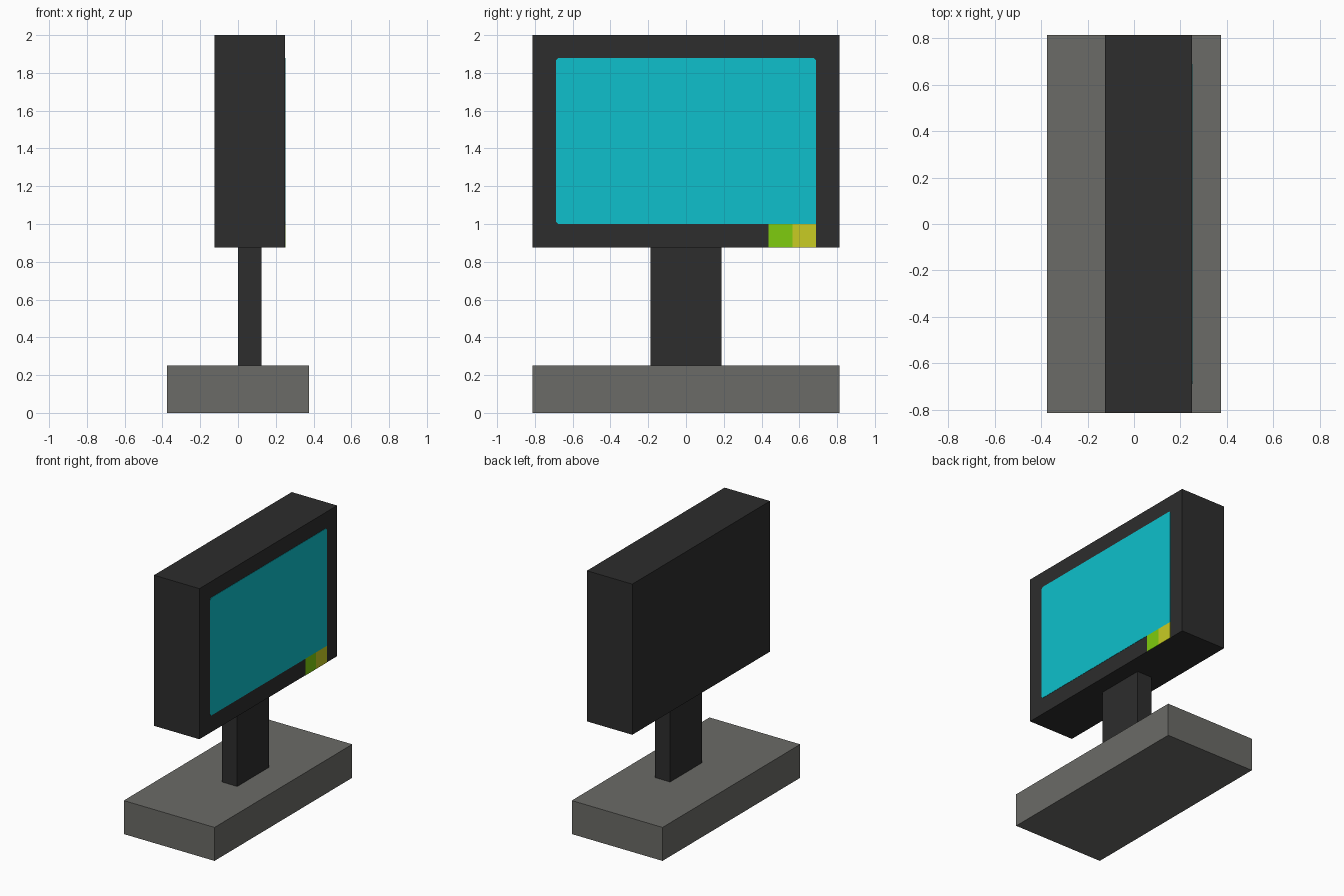
import bpy, bmesh

if "Cube" in bpy.data.objects:
    bpy.data.objects.remove(bpy.data.objects["Cube"])


def material(name, rgb):
    # 8-bit display colour converted to linear
    lin = [(c / 255 / 12.92) if c < 11 else ((c / 255 + 0.055) / 1.055) ** 2.4 for c in rgb]
    m = bpy.data.materials.new(name)
    m.diffuse_color = (*lin, 1)
    m.use_nodes = True
    m.node_tree.nodes["Principled BSDF"].inputs["Base Color"].default_value = m.diffuse_color
    return m


charcoal = material("charcoal", (45, 45, 45))
grey = material("grey", (107, 107, 103))
cyan = material("cyan", (14, 192, 204))
green = material("green", (127, 204, 14))
yellow = material("yellow", (200, 204, 36))


def prism(name, mat, x0, x1, outline):
    # Extrude a (y, z) outline along x
    bm = bmesh.new()
    face = bm.faces.new([bm.verts.new((x0, y, z)) for y, z in outline])
    ext = bmesh.ops.extrude_face_region(bm, geom=[face])
    moved = [v for v in ext["geom"] if isinstance(v, bmesh.types.BMVert)]
    bmesh.ops.translate(bm, verts=moved, vec=(x1 - x0, 0, 0))
    bmesh.ops.recalc_face_normals(bm, faces=bm.faces)
    mesh = bpy.data.meshes.new(name)
    bm.to_mesh(mesh)
    bm.free()
    mesh.materials.append(mat)
    obj = bpy.data.objects.new(name, mesh)
    bpy.context.collection.objects.link(obj)
    return obj


def box(name, mat, x0, x1, y0, y1, z0, z1):
    return prism(name, mat, x0, x1, [(y0, z0), (y1, z0), (y1, z1), (y0, z1)])


# Stand and housing
box("base", grey, -0.375, 0.375, -0.8125, 0.8125, 0, 0.25)
box("neck", charcoal, 0, 0.125, -0.1875, 0.1875, 0.25, 0.875)
box("housing", charcoal, -0.125, 0.25, -0.8125, 0.8125, 0.875, 2)

# Screen plate with three clipped corners; the fourth meets the buttons
F, T, C = 0.25, 0.252, 0.012
W, B, H = 0.6875, 1.0, 1.88
prism("screen", cyan, F, T, [
    (-W + C, B), (W, B), (W, H - C), (W - C, H),
    (-W + C, H), (-W, H - C), (-W, B + C)])

# Buttons under the screen
for name, mat, y in (("green_button", green, 0.4375), ("yellow_button", yellow, 0.5625)):
    box(name, mat, F, T, y, y + 0.125, 0.875, 1.0)
